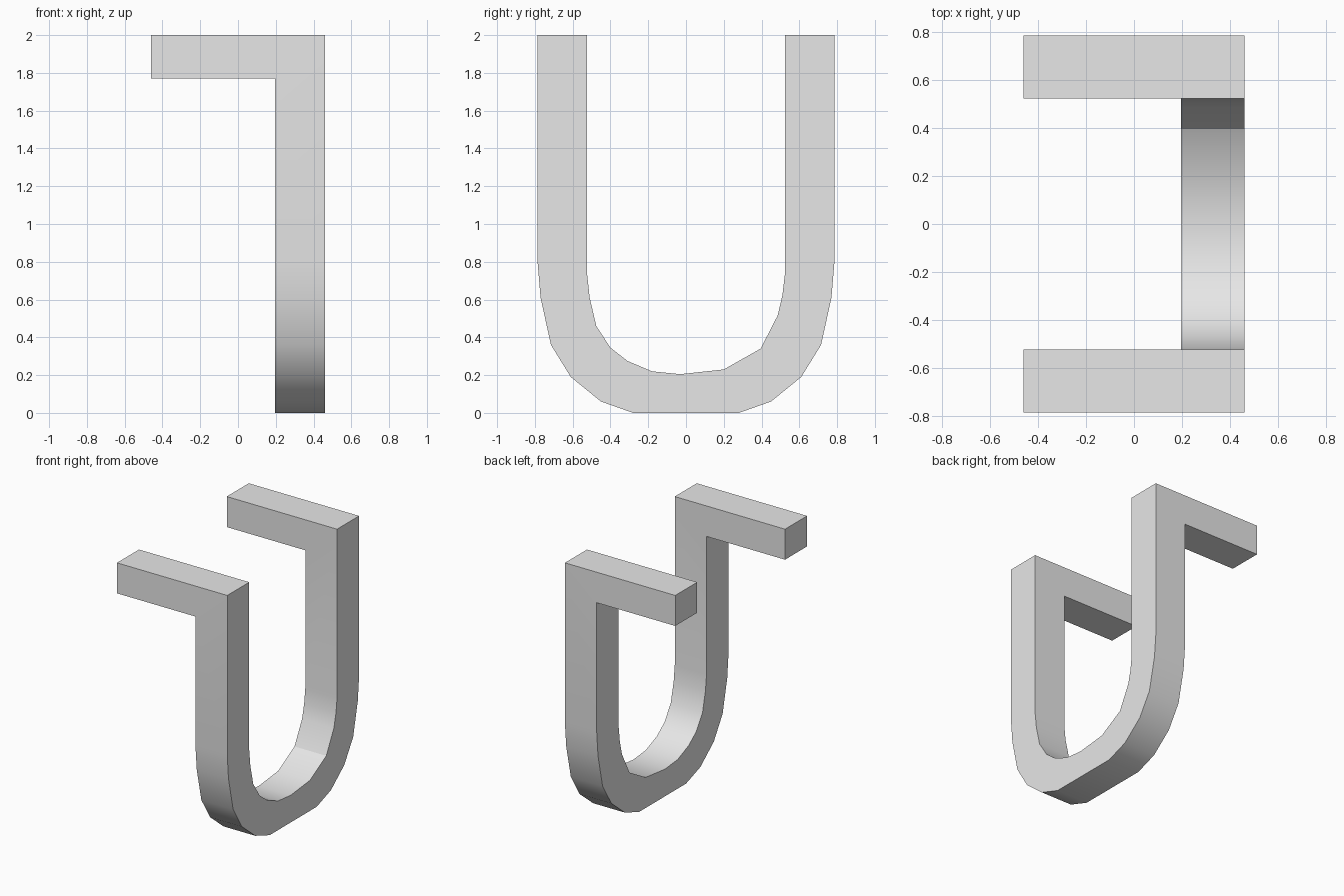
import bpy
import bmesh
from math import radians

cube = bpy.data.objects.get("Cube")
if cube:
    bpy.data.objects.remove(cube, do_unlink=True)

grey = bpy.data.materials.new("plain grey")
grey.use_nodes = True
grey.diffuse_color = (0.8, 0.8, 0.8, 1)
grey.node_tree.nodes["Principled BSDF"].inputs["Base Color"].default_value = (0.8, 0.8, 0.8, 1)

# Main dimensions
SIDE, INNER_X = 0.46, 0.195
OUT_Y, IN_Y = 0.785, 0.523
TOP, ARM_Z = 2.0, 1.77

# U profile as (y, z): outer bend is symmetric, inner bend runs front to back
outer_half = [(OUT_Y, 0.79), (0.77, 0.61), (0.715, 0.36), (0.61, 0.19), (0.45, 0.06), (0.28, 0)]
outer = [(-y, z) for y, z in outer_half] + outer_half[::-1]
inner = [(-IN_Y, 0.73), (-0.51, 0.61), (-0.475, 0.46), (-0.40, 0.345), (-0.31, 0.275),
         (-0.18, 0.22), (-0.03, 0.205), (0.2, 0.23), (0.395, 0.34), (0.485, 0.515),
         (0.51, 0.62), (IN_Y, 0.73)]

bm = bmesh.new()


def point(y, z):
    return bm.verts.new((INNER_X, y, z))


# Shoulder of the U, shared with the square root of each arm
roots = {s: [point(s * OUT_Y, ARM_Z), point(s * IN_Y, ARM_Z)] for s in (-1, 1)}
body = ([roots[-1][0]] + [point(*p) for p in outer] + roots[1]
        + [point(*p) for p in inner[::-1]] + [roots[-1][1]])
faces = [bm.faces.new(body)]
squares = []
for s, (a, b) in roots.items():
    squares.append(bm.faces.new([a, b, point(s * IN_Y, TOP), point(s * OUT_Y, TOP)]))
faces += squares


def extrude(source, dx):
    """Sweep copies of the faces along x."""
    new = bmesh.ops.extrude_face_region(bm, geom=source, use_keep_orig=True)["geom"]
    moved = [v for v in new if isinstance(v, bmesh.types.BMVert)]
    bmesh.ops.translate(bm, verts=moved, vec=(dx, 0, 0))


# Thickness of the U, then the two arms reaching sideways from its tips
extrude(faces, SIDE - INNER_X)
extrude(squares, -SIDE - INNER_X)
bmesh.ops.delete(bm, geom=squares, context="FACES_ONLY")

# Merge coplanar pieces into clean flat faces
bmesh.ops.recalc_face_normals(bm, faces=bm.faces[:])
bmesh.ops.dissolve_limit(bm, angle_limit=radians(0.5), verts=bm.verts[:], edges=bm.edges[:])
bmesh.ops.recalc_face_normals(bm, faces=bm.faces[:])

mesh = bpy.data.meshes.new("u_bracket")
bm.to_mesh(mesh)
bm.free()
mesh.materials.append(grey)
bracket = bpy.data.objects.new("u_bracket", mesh)
bpy.context.collection.objects.link(bracket)

# Smooth bend, sharp edges
bpy.ops.object.select_all(action="DESELECT")
bracket.select_set(True)
bpy.context.view_layer.objects.active = bracket
bpy.ops.object.shade_smooth_by_angle(angle=radians(30))
